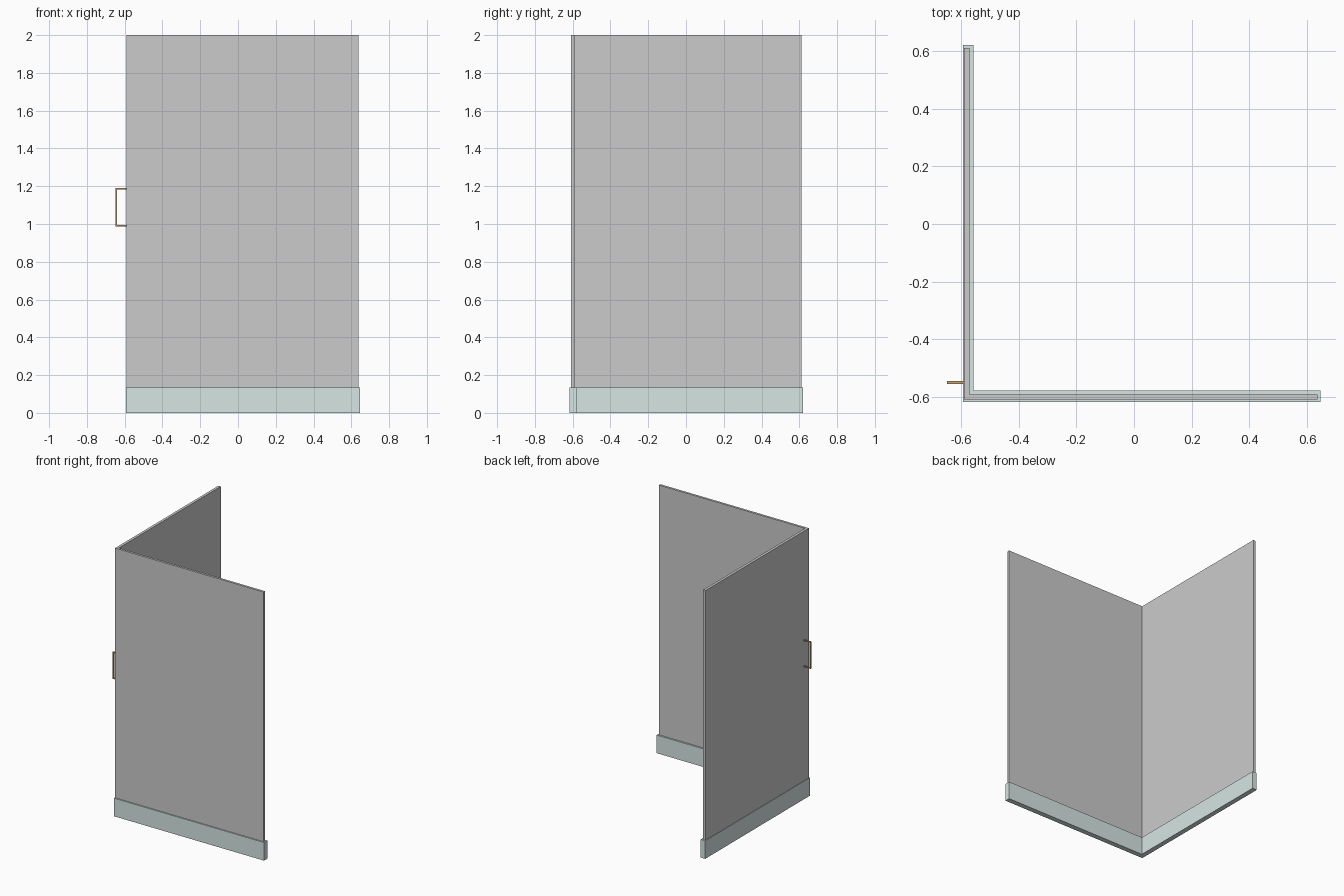
import bpy, bmesh

if "Cube" in bpy.data.objects:
    bpy.data.objects.remove(bpy.data.objects["Cube"])


def material(name, rgb):
    m = bpy.data.materials.new(name)
    m.diffuse_color = (*rgb, 1)
    m.use_nodes = True
    m.node_tree.nodes["Principled BSDF"].inputs["Base Color"].default_value = m.diffuse_color
    return m


def prism(name, pts, lo, hi, mat=None, axis='z'):
    """Extrude an outline: xy outline along z, or xz outline along y."""
    bm = bmesh.new()
    place = (lambda a, b: (a, b, lo)) if axis == 'z' else (lambda a, b: (a, lo, b))
    face = bm.faces.new([bm.verts.new(place(*p)) for p in pts])
    ext = bmesh.ops.extrude_face_region(bm, geom=[face])
    offset = (0, 0, hi - lo) if axis == 'z' else (0, hi - lo, 0)
    bmesh.ops.translate(bm, vec=offset,
                        verts=[g for g in ext['geom'] if isinstance(g, bmesh.types.BMVert)])
    bmesh.ops.recalc_face_normals(bm, faces=bm.faces)
    mesh = bpy.data.meshes.new(name)
    bm.to_mesh(mesh)
    bm.free()
    ob = bpy.data.objects.new(name, mesh)
    bpy.context.collection.objects.link(ob)
    if mat:
        mesh.materials.append(mat)
    return ob


def corner_pair(name, x0, x1, y0, y1, xe, ye, z0, z1, mat=None):
    """Front and side walls mitred where they meet at the corner."""
    prism("front_" + name, [(x0, y0), (xe, y0), (xe, y1), (x1, y1)], z0, z1, mat)
    prism("side_" + name, [(x0, y0), (x1, y1), (x1, ye), (x0, ye)], z0, z1, mat)


base_mat = material("pale_green_grey", (0.68, 0.79, 0.77))
handle_mat = material("bronze", (0.55, 0.36, 0.16))

# Base kerb and tall panels, both L-shaped in plan
corner_pair("base", -0.593, -0.556, -0.617, -0.578, 0.647, 0.62, 0, 0.135, base_mat)
corner_pair("panel", -0.59, -0.57, -0.608, -0.591, 0.637, 0.611, 0.12, 2.0)

# Thin bracket handle on the outside of the side panel
xo, xi, z0, z1, t = -0.648, -0.588, 0.988, 1.19, 0.008
prism("handle", [(xi, z0), (xo, z0), (xo, z1), (xi, z1),
                 (xi, z1 - t), (xo + t, z1 - t), (xo + t, z0 + t), (xi, z0 + t)],
      -0.554, -0.545, handle_mat, 'y')
